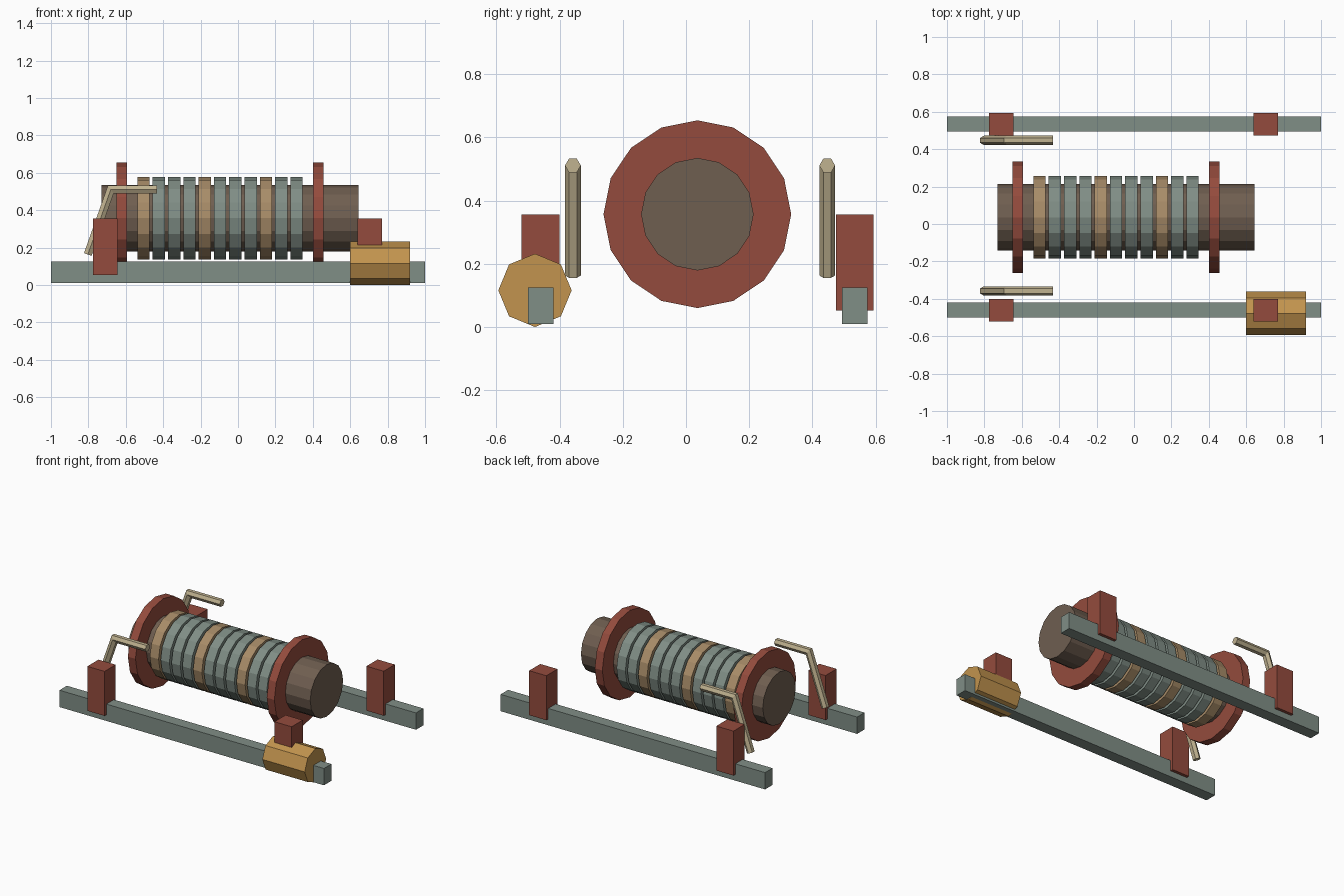
import bpy, bmesh, math
from mathutils import Vector, Matrix

cube = bpy.data.objects.get("Cube")
if cube:
    bpy.data.objects.remove(cube, do_unlink=True)


def material(name, rgb):
    """Flat material from 0-255 display values, stored as linear."""
    lin = [((c / 255 + 0.055) / 1.055) ** 2.4 for c in rgb] + [1.0]
    m = bpy.data.materials.new(name)
    m.use_nodes = True
    m.diffuse_color = lin
    m.node_tree.nodes["Principled BSDF"].inputs["Base Color"].default_value = lin
    return m


GREEN = material("grey green", (128, 142, 134))
RED = material("rust red", (148, 75, 61))
BROWN = material("dark wood", (111, 94, 80))
TAN = material("tan rope", (168, 140, 104))
OCHRE = material("ochre", (194, 148, 78))
CREAM = material("pale cream", (192, 178, 144))


def finish(name, bm, mat):
    bmesh.ops.recalc_face_normals(bm, faces=bm.faces)
    mesh = bpy.data.meshes.new(name)
    bm.to_mesh(mesh)
    bm.free()
    mesh.materials.append(mat)
    ob = bpy.data.objects.new(name, mesh)
    bpy.context.collection.objects.link(ob)
    return ob


def box(name, mat, x, y, z):
    """Box from (min, max) ranges."""
    bm = bmesh.new()
    size = [r[1] - r[0] for r in (x, y, z)]
    mid = [(r[0] + r[1]) / 2 for r in (x, y, z)]
    bmesh.ops.create_cube(bm, size=1, matrix=Matrix.Translation(mid) @ Matrix.Diagonal(size + [1]))
    return finish(name, bm, mat)


def x_cylinder(name, mat, x0, x1, y, z, radius, sides=16):
    """Faceted cylinder lying along x, with a corner at the top."""
    bm = bmesh.new()
    place = Matrix.Translation(((x0 + x1) / 2, y, z)) @ Matrix.Rotation(math.pi / 2, 4, 'Y')
    bmesh.ops.create_cone(bm, cap_ends=True, segments=sides, radius1=radius,
                          radius2=radius, depth=x1 - x0, matrix=place)
    return finish(name, bm, mat)


def bent_rod(name, mat, path, y, radius, sides=6):
    """Rod following an (x, z) path with mitred bends."""
    bm = bmesh.new()
    pts = [Vector((px, y, pz)) for px, pz in path]
    dirs = [(b - a).normalized() for a, b in zip(pts, pts[1:])]
    side = Vector((0, 1, 0))
    rings = []
    for i, p in enumerate(pts):
        before, after = dirs[max(i - 1, 0)], dirs[min(i, len(dirs) - 1)]
        tangent = (before + after).normalized()
        up = tangent.cross(side) / tangent.dot(after)
        angles = [math.tau * k / sides for k in range(sides)]
        rings.append([bm.verts.new(p + radius * (side * math.cos(a) + up * math.sin(a)))
                      for a in angles])
    for r0, r1 in zip(rings, rings[1:]):
        for k in range(sides):
            n = (k + 1) % sides
            bm.faces.new((r0[k], r0[n], r1[n], r1[k]))
    bm.faces.new(rings[0])
    bm.faces.new(rings[-1])
    return finish(name, bm, mat)


# Drum: core, two flanges and the wound rings
AXIS_Y, AXIS_Z = 0.036, 0.357
x_cylinder("drum_core", BROWN, -0.73, 0.645, AXIS_Y, AXIS_Z, 0.178)
for name, x in (("right_flange", -0.65), ("left_flange", 0.40)):
    x_cylinder(name, RED, x, x + 0.057, AXIS_Y, AXIS_Z, 0.297)
for i in range(11):
    mid = -0.505 + 0.0818 * i
    x_cylinder(f"winding_{i + 1}", GREEN if i % 4 else TAN,
               mid - 0.033, mid + 0.033, AXIS_Y, AXIS_Z, 0.22)

# Rails, posts and bent handles on both sides
for label, rail_y, handle_y in (("front", -0.46, -0.358), ("back", 0.534, 0.447)):
    box(label + "_rail", GREEN, (-1, 1), (rail_y - 0.04, rail_y + 0.04), (0.01, 0.125))
    for end, x in (("right", -0.71), ("left", 0.705)):
        box(f"{label}_{end}_post", RED, (x - 0.065, x + 0.065),
            (rail_y - 0.06, rail_y + 0.06), (0.052, 0.356))
    bent_rod(label + "_handle", CREAM, [(-0.803, 0.163), (-0.68, 0.511), (-0.433, 0.511)],
             handle_y, 0.025)

# Octagonal sleeve around the front rail
x_cylinder("rail_sleeve", OCHRE, 0.60, 0.92, -0.478, 0.116, 0.116, sides=8)
